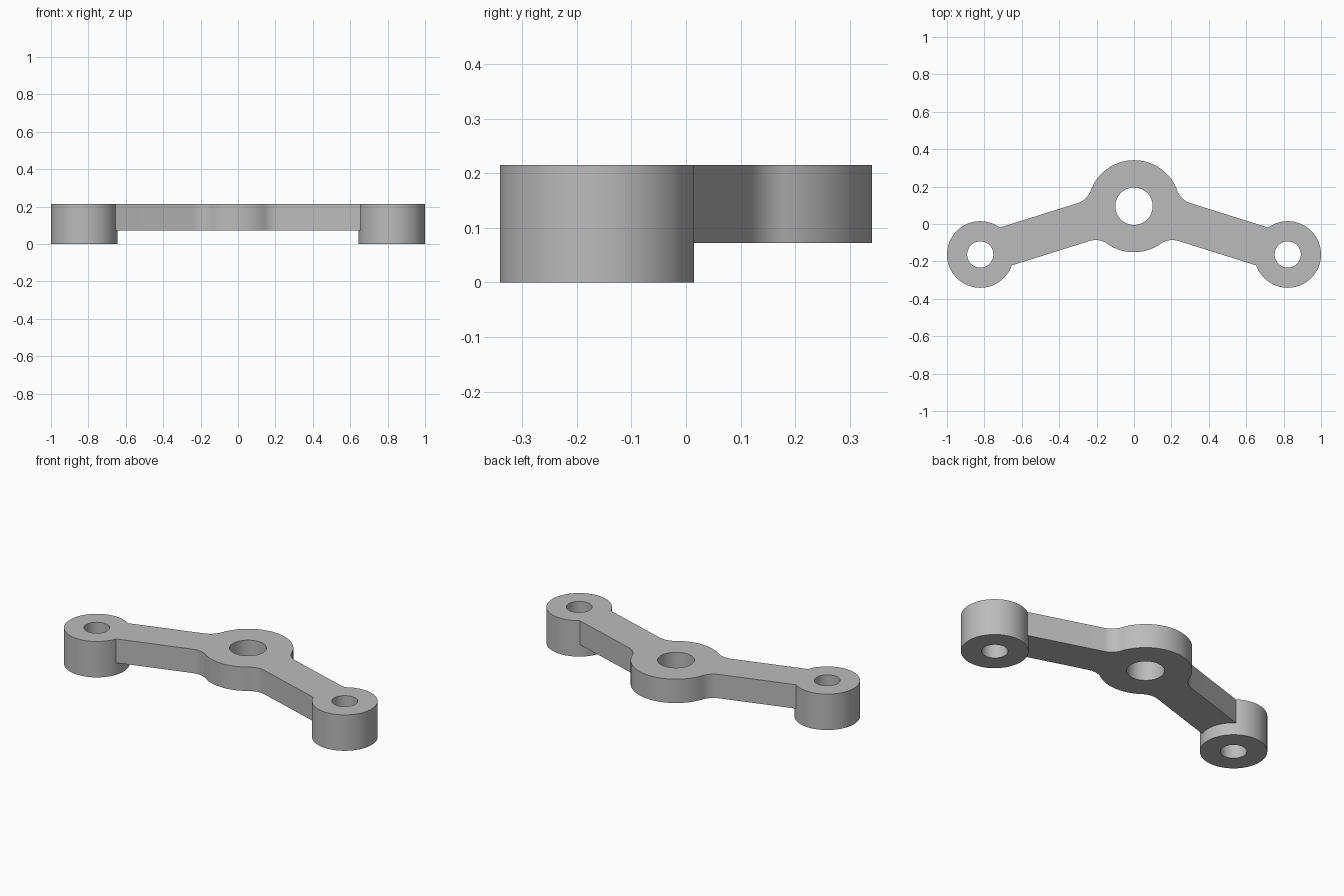
import bpy, bmesh
from math import atan2, cos, hypot, pi, sin, sqrt

if "Cube" in bpy.data.objects:
    bpy.data.objects.remove(bpy.data.objects["Cube"], do_unlink=True)

TOP, ARM_Z = 0.215, 0.072
HUB_Y, HUB_R, HUB_HOLE = 0.095, 0.246, 0.1
BOSS_X, BOSS_Y, BOSS_R, BOSS_HOLE = 0.822, -0.163, 0.178, 0.07
HALF_W, FILLET = 0.106, 0.11

grey = bpy.data.materials.new("plain grey")
grey.use_nodes = True
colour = (0.5, 0.5, 0.5, 1)
grey.diffuse_color = colour
grey.node_tree.nodes["Principled BSDF"].inputs["Base Color"].default_value = colour


def arc(cx, cy, r, start, end, n):
    return [(cx + r * cos(start + (end - start) * i / n),
             cy + r * sin(start + (end - start) * i / n)) for i in range(n + 1)]


def prism(name, points, z0, z1):
    """Extrude a counter-clockwise outline from z0 to z1."""
    bm = bmesh.new()
    face = bm.faces.new([bm.verts.new((x, y, z0)) for x, y in points])
    up = bmesh.ops.extrude_face_region(bm, geom=[face])["geom"]
    for v in up:
        if isinstance(v, bmesh.types.BMVert):
            v.co.z = z1
    bmesh.ops.recalc_face_normals(bm, faces=bm.faces)
    mesh = bpy.data.meshes.new(name)
    bm.to_mesh(mesh)
    bm.free()
    mesh.materials.append(grey)
    obj = bpy.data.objects.new(name, mesh)
    bpy.context.collection.objects.link(obj)
    return obj


def cylinder(name, x, y, r, z0, z1):
    return prism(name, arc(x, y, r, 0, 2 * pi, 72)[:-1], z0, z1)


def combine(target, tool, operation):
    """Apply a boolean and discard the tool."""
    tool.hide_render = True
    mod = target.modifiers.new(operation.title(), "BOOLEAN")
    mod.operation, mod.object, mod.solver = operation, tool, "EXACT"
    bpy.context.view_layer.objects.active = target
    bpy.ops.object.modifier_apply(modifier=mod.name)
    bpy.data.objects.remove(tool, do_unlink=True)


# Outline of hub and one arm, with fillets where they meet
tilt = atan2(BOSS_Y - HUB_Y, BOSS_X)
length = hypot(BOSS_X, BOSS_Y - HUB_Y)
off = HALF_W + FILLET
along = sqrt((HUB_R + FILLET) ** 2 - off ** 2)
contact = atan2(off, along)
local = (arc(0, 0, HUB_R, -pi / 2 - tilt, -contact, 12)
         + arc(along, -off, FILLET, pi - contact, pi / 2, 12)[1:]
         + [(length, -HALF_W), (length, HALF_W)]
         + arc(along, off, FILLET, -pi / 2, contact - pi, 12)
         + arc(0, 0, HUB_R, contact, pi / 2 - tilt, 24)[1:])
half = [(x * cos(tilt) - y * sin(tilt), HUB_Y + x * sin(tilt) + y * cos(tilt))
        for x, y in local]
outline = half + [(-x, y) for x, y in reversed(half[1:-1])]

# Plate, end bosses and bores
bracket = prism("hub_and_arms_bracket", outline, ARM_Z, TOP)
for side in (-1, 1):
    boss = cylinder("end_boss", side * BOSS_X, BOSS_Y, BOSS_R, 0, TOP)
    combine(bracket, boss, "UNION")
for x, y, r in ((0, HUB_Y, HUB_HOLE), (BOSS_X, BOSS_Y, BOSS_HOLE),
                (-BOSS_X, BOSS_Y, BOSS_HOLE)):
    combine(bracket, cylinder("bore_cutter", x, y, r, -0.1, TOP + 0.1), "DIFFERENCE")

# Smooth walls, crisp rims
bpy.ops.object.select_all(action="DESELECT")
bracket.select_set(True)
bpy.context.view_layer.objects.active = bracket
bpy.ops.object.shade_smooth_by_angle(angle=pi / 6)
